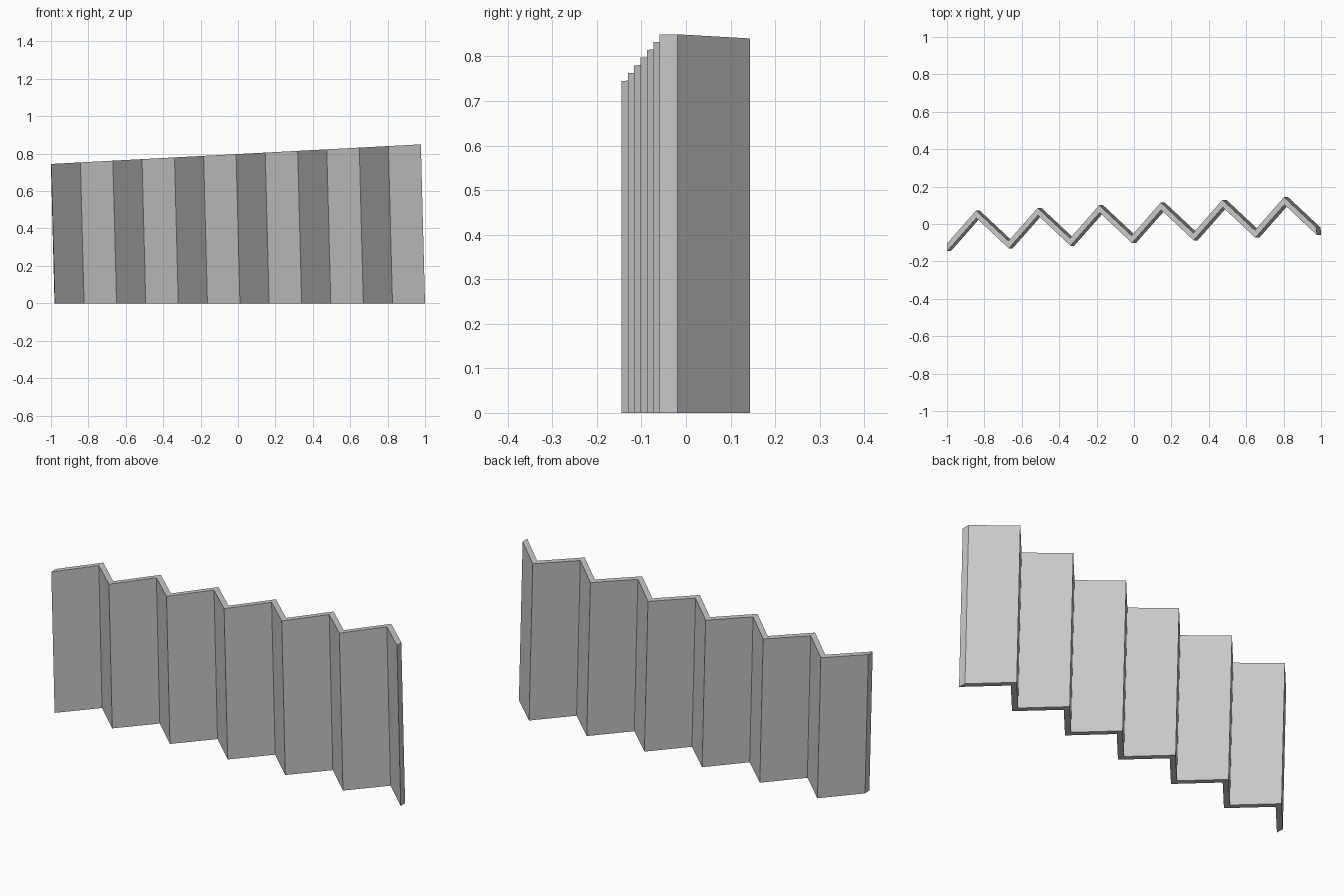
import bpy, bmesh

if "Cube" in bpy.data.objects:
    bpy.data.objects.remove(bpy.data.objects["Cube"])

# Zigzag fold line of the front surface at floor level
PANELS = 12
X0, Y0 = -0.979, -0.145          # first front fold
STEP_X, STEP_Y = 0.3298, 0.0143  # advance per pair of panels
PEAK_X, PEAK_Y = 0.156, 0.177    # rear fold relative to its front fold
THICK = (-0.002, 0.04)           # offset from front surface to back surface
LEAN = 0.026                     # sideways lean per unit of height
TOP_Z, TOP_SLOPE = 0.798, 0.053  # sloping top edge


def fold(i):
    pair, rear = divmod(i, 2)
    return (X0 + pair * STEP_X + rear * PEAK_X,
            Y0 + pair * STEP_Y + rear * PEAK_Y)


def column(bm, x, y):
    """Bottom and top vertex of one leaning fold edge."""
    z = (TOP_Z + TOP_SLOPE * x) / (1 + TOP_SLOPE * LEAN)
    return bm.verts.new((x, y, 0)), bm.verts.new((x - LEAN * z, y, z))


grey = bpy.data.materials.new("light_grey")
grey.diffuse_color = (0.58, 0.58, 0.58, 1)
grey.use_nodes = True
grey.node_tree.nodes["Principled BSDF"].inputs["Base Color"].default_value = grey.diffuse_color

# Folded wall: front and back skins joined by top, bottom and end strips
bm = bmesh.new()
front, back = [], []
for i in range(PANELS + 1):
    x, y = fold(i)
    front.append(column(bm, x, y))
    back.append(column(bm, x + THICK[0], y + THICK[1]))
for i in range(PANELS):
    (a0, a1), (b0, b1) = front[i], front[i + 1]
    (c0, c1), (d0, d1) = back[i], back[i + 1]
    for quad in ((a0, b0, b1, a1), (d0, c0, c1, d1),
                 (a1, b1, d1, c1), (c0, d0, b0, a0)):
        bm.faces.new(quad)
# End caps
for f, b in ((front[0], back[0]), (front[-1], back[-1])):
    bm.faces.new((f[0], f[1], b[1], b[0]))
bmesh.ops.recalc_face_normals(bm, faces=bm.faces)

mesh = bpy.data.meshes.new("folded_screen")
bm.to_mesh(mesh)
bm.free()
mesh.materials.append(grey)
screen = bpy.data.objects.new("folded_screen", mesh)
bpy.context.collection.objects.link(screen)
